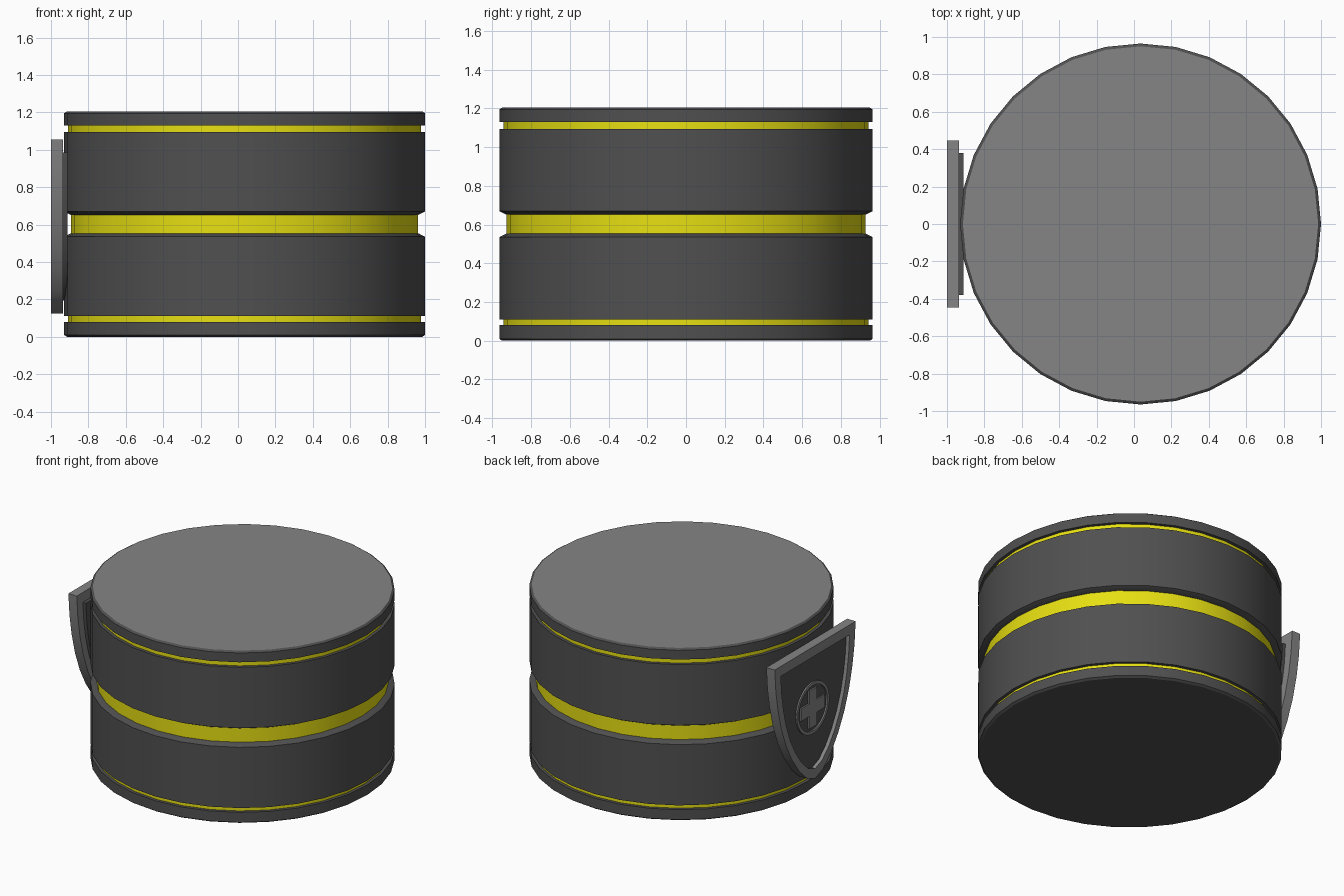
import bpy, bmesh, math

if "Cube" in bpy.data.objects:
    bpy.data.objects.remove(bpy.data.objects["Cube"])

CX, R, SEG, H = 0.035, 0.965, 32, 1.205


def material(name, rgb):
    m = bpy.data.materials.new(name)
    m.diffuse_color = (*rgb, 1)
    m.use_nodes = True
    m.node_tree.nodes["Principled BSDF"].inputs["Base Color"].default_value = m.diffuse_color
    return m


DARK = material("dark grey", (0.08, 0.08, 0.08))
GREY = material("mid grey", (0.235, 0.235, 0.235))
YELLOW = material("yellow", (0.80, 0.74, 0.006))


def finish(name, bm, mats, recalc=False):
    if recalc:
        bmesh.ops.recalc_face_normals(bm, faces=bm.faces)
    me = bpy.data.meshes.new(name)
    bm.to_mesh(me)
    bm.free()
    for m in mats:
        me.materials.append(m)
    ob = bpy.data.objects.new(name, me)
    bpy.context.collection.objects.link(ob)
    bpy.ops.object.select_all(action='DESELECT')
    bpy.context.view_layer.objects.active = ob
    ob.select_set(True)
    bpy.ops.object.shade_smooth_by_angle(angle=math.radians(30))
    return ob


def lathe(name, profile, mats, floor=False, lid=False):
    """Revolve an upward (radius, z) profile; optionally close its ends."""
    bm = bmesh.new()
    rings = [[bm.verts.new((CX + r * math.cos(2 * math.pi * i / SEG),
                            r * math.sin(2 * math.pi * i / SEG), z))
              for i in range(SEG)] for r, z in profile]
    for a, b in zip(rings, rings[1:]):
        for i in range(SEG):
            j = (i + 1) % SEG
            bm.faces.new((a[i], a[j], b[j], b[i]))
    if floor:
        bm.faces.new(rings[0][::-1])
    if lid:
        bm.faces.new(rings[-1]).material_index = len(mats) - 1
    return finish(name, bm, mats)


def plate(name, outline, x0, x1, mat, hole=None):
    """Extrude a (y, z) outline along x, optionally with a matching hole."""
    bm = bmesh.new()

    def loops(pts):
        return [[bm.verts.new((x, y, z)) for y, z in pts] for x in (x0, x1)]

    def bridge(a, b):
        n = len(a)
        for i in range(n):
            j = (i + 1) % n
            bm.faces.new((a[i], a[j], b[j], b[i]))

    o = loops(outline)
    bridge(o[0], o[1])
    if hole:
        h = loops(hole)
        bridge(h[1], h[0])
        bridge(o[0], h[0])
        bridge(o[1], h[1])
    else:
        bm.faces.new(o[0])
        bm.faces.new(o[1])
    return finish(name, bm, [mat], recalc=True)


# Drum: end caps, yellow grooves and two broad dark bands
lathe("bottom_cap", [(R - 0.015, 0), (R, 0.01), (R, 0.08), (0.935, 0.08)], [DARK], floor=True)
lathe("lower_groove", [(0.943, 0.08), (0.943, 0.11)], [YELLOW])
lathe("lower_band", [(0.935, 0.11), (R, 0.11), (R, 0.535), (0.93, 0.553), (0.92, 0.553)], [DARK])
lathe("middle_groove", [(0.927, 0.55), (0.927, 0.66)], [YELLOW])
lathe("upper_band", [(0.92, H - 0.553), (0.93, H - 0.553), (R, H - 0.535),
                     (R, H - 0.11), (0.935, H - 0.11)], [DARK])
lathe("upper_groove", [(0.943, H - 0.11), (0.943, H - 0.075)], [YELLOW])
lathe("top_cap", [(0.935, H - 0.075), (R, H - 0.075), (R, H - 0.01), (R - 0.015, H)],
      [DARK, GREY], lid=True)

# Shield outline: half profile mirrored, scaled about its centre
MID = 0.59
HALF = [(0.447, 1.055), (0.435, 0.90), (0.412, 0.76), (0.375, 0.615), (0.322, 0.475),
        (0.255, 0.35), (0.175, 0.24), (0.09, 0.16)]


def shield(s):
    pts = HALF + [(0, 0.125)] + [(-y, z) for y, z in reversed(HALF)]
    return [(y * s, MID + (z - MID) * s) for y, z in pts]


plate("shield_frame", shield(1), -1.0, -0.935, GREY, hole=shield(0.85))
plate("shield_panel", shield(0.85), -0.975, -0.912, DARK)


# Emblem: thin ring and plus
def circle(r, n=32):
    return [(r * math.cos(2 * math.pi * i / n), 0.615 + r * math.sin(2 * math.pi * i / n))
            for i in range(n)]


plate("emblem_ring", circle(0.18), -0.985, -0.97, GREY, hole=circle(0.158))
A, W = 0.132, 0.044
quarter = [(A, -W), (A, W), (W, W)]
plus = []
for k in range(4):
    c, s = [(1, 0), (0, 1), (-1, 0), (0, -1)][k]
    plus += [(c * y - s * z, 0.615 + s * y + c * z) for y, z in quarter]
plate("emblem_plus", plus, -0.985, -0.97, GREY)
